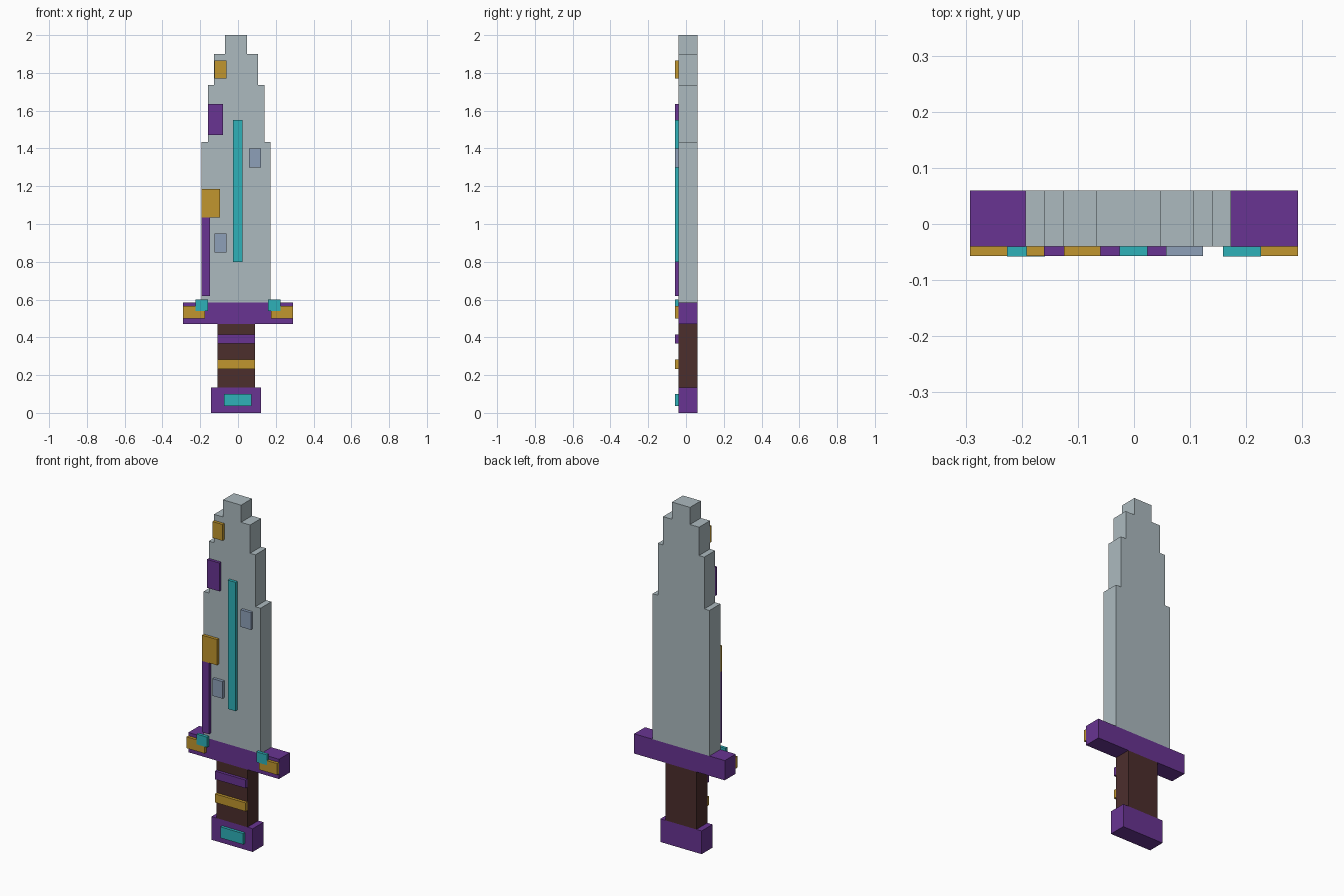
import bpy
import bmesh
from mathutils import Vector

cube = bpy.data.objects.get("Cube")
if cube:
    bpy.data.objects.remove(cube, do_unlink=True)

BACK, FRONT, RELIEF = 0.06, -0.04, -0.057   # y of back, front and raised plates
OFFSET = -0.01                              # blade and handle centre line


def material(name, rgb):
    linear = [((c / 255 + 0.055) / 1.055) ** 2.4 for c in rgb] + [1.0]
    mat = bpy.data.materials.new(name)
    mat.use_nodes = True
    mat.diffuse_color = linear
    mat.node_tree.nodes["Principled BSDF"].inputs["Base Color"].default_value = linear
    return mat


steel = material("pale_steel", (172, 186, 191))
purple = material("purple", (104, 52, 146))
gold = material("gold", (193, 150, 46))
teal = material("teal", (46, 177, 185))
slate = material("slate_blue", (141, 160, 185))
brown = material("dark_brown", (76, 46, 44))


def slab(name, outline, mat, front=FRONT, back=BACK):
    """Extrude an x-z outline from the front plane to the back plane."""
    bm = bmesh.new()
    face = bm.faces.new([bm.verts.new((x, front, z)) for x, z in outline])
    new = bmesh.ops.extrude_face_region(bm, geom=[face])["geom"]
    verts = [v for v in new if isinstance(v, bmesh.types.BMVert)]
    bmesh.ops.translate(bm, verts=verts, vec=Vector((0, back - front, 0)))
    bmesh.ops.recalc_face_normals(bm, faces=bm.faces)
    mesh = bpy.data.meshes.new(name)
    bm.to_mesh(mesh)
    bm.free()
    mesh.materials.append(mat)
    obj = bpy.data.objects.new(name, mesh)
    bpy.context.collection.objects.link(obj)
    return obj


def box(name, x0, x1, z0, z1, mat, **depth):
    return slab(name, [(x0, z0), (x1, z0), (x1, z1), (x0, z1)], mat, **depth)


def plate(name, x0, x1, z0, z1, mat, lift=0.0):
    return box(name, x0, x1, z0, z1, mat, front=RELIEF - lift, back=FRONT)


# Stepped blade: half width and top of each tier
half, bottom = [], 0.585
for width, top in [(0.183, 1.433), (0.15, 1.735), (0.116, 1.90), (0.058, 2.0)]:
    half += [(width, bottom), (width, top)]
    bottom = top
right_side = [(OFFSET + w, z) for w, z in half]
left_side = [(OFFSET - w, z) for w, z in reversed(half)]
slab("blade", right_side + left_side, steel)

# Guard, grip and pommel
box("guard", -0.292, 0.292, 0.47, 0.585, purple)
box("grip", OFFSET - 0.099, OFFSET + 0.099, 0.135, 0.47, brown)
box("pommel", OFFSET - 0.133, OFFSET + 0.133, 0, 0.135, purple)

# Raised plates on the blade
plate("blade_groove", -0.026, 0.024, 0.80, 1.55, teal)
plate("tip_patch", -0.125, -0.06, 1.77, 1.865, gold)
plate("upper_edge_patch", -0.16, -0.08, 1.47, 1.635, purple)
plate("middle_edge_patch", -0.192, -0.096, 1.035, 1.185, gold)
plate("lower_edge_strip", -0.192, -0.147, 0.62, 1.035, purple)
plate("upper_stud", 0.057, 0.123, 1.30, 1.40, slate)
plate("lower_stud", -0.125, -0.06, 0.85, 0.95, slate)

# Guard trim on both sides
for side, sign in (("left", 1), ("right", -1)):
    for part, a, b, z0, z1, mat, lift in (
            ("end_trim", 0.176, 0.292, 0.50, 0.566, gold, 0),
            ("gem", 0.159, 0.226, 0.54, 0.60, teal, 0.0008)):
        x0, x1 = sorted((sign * a, sign * b))
        plate(f"{side}_guard_{part}", x0, x1, z0, z1, mat, lift)

# Grip bands and pommel gem
for name, z0, z1, mat in (("upper_grip_band", 0.368, 0.416, purple),
                          ("lower_grip_band", 0.233, 0.283, gold)):
    plate(name, OFFSET - 0.099, OFFSET + 0.099, z0, z1, mat)
plate("pommel_gem", -0.074, 0.072, 0.036, 0.10, teal)
